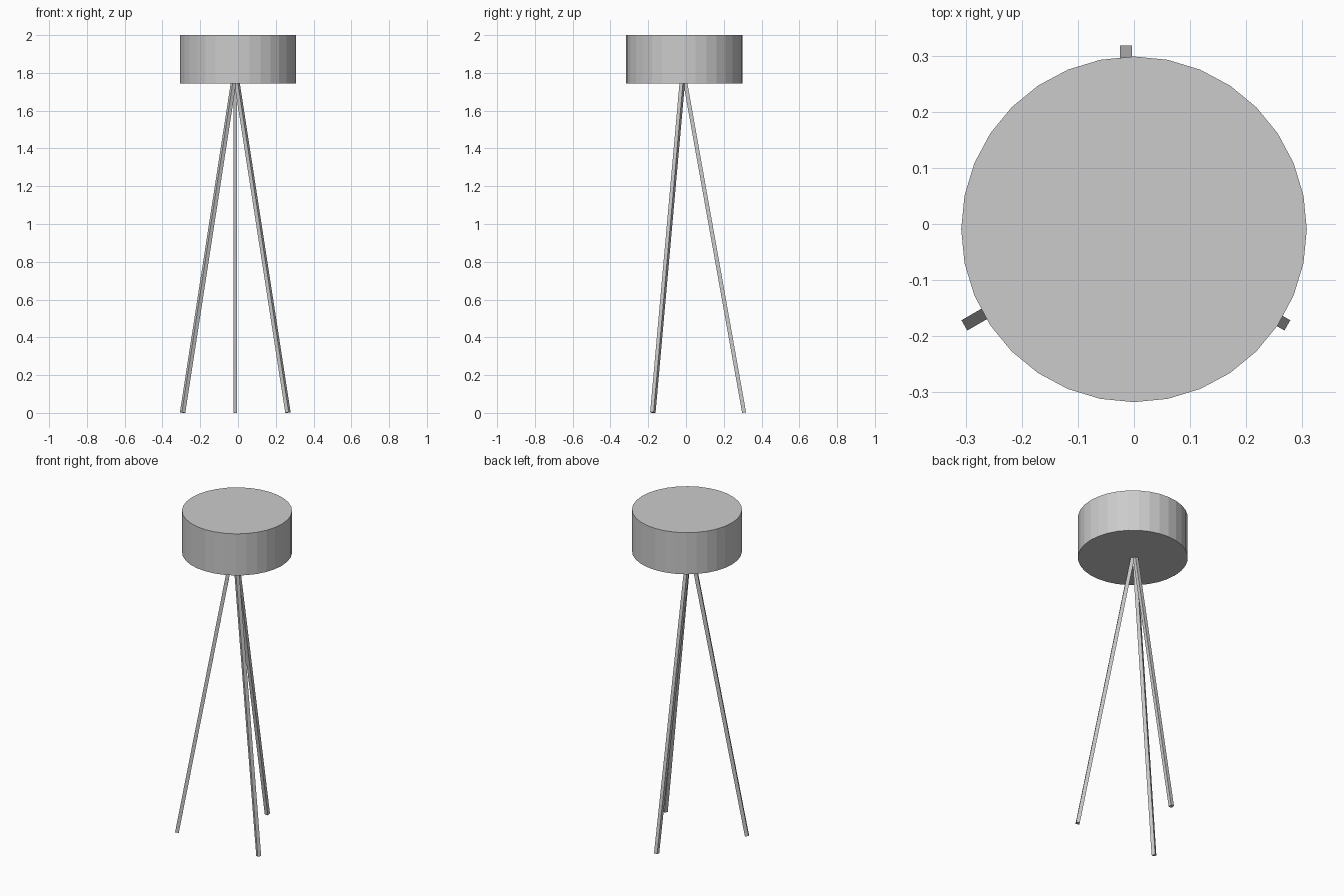
import bpy, math
from mathutils import Vector, Matrix

if "Cube" in bpy.data.objects:
    bpy.data.objects.remove(bpy.data.objects["Cube"])

# Drum shade: closed, faceted, 32 sides
Z0, Z1 = 1.743, 2.0
bpy.ops.mesh.primitive_cylinder_add(vertices=32, radius=0.308, depth=Z1 - Z0,
                                    location=(0, -0.0095, (Z0 + Z1) / 2))
bpy.context.object.name = "drum_shade"

# Three square tripod legs splayed about a common axis
CENTRE = Vector((-0.0145, -0.0145, 0))
THICK = 0.021


def add_leg(name, angle):
    out = Vector((math.cos(angle), math.sin(angle), 0))
    foot = CENTRE + out * 0.322 + Vector((0, 0, 0.0018))
    top = CENTRE + out * 0.011 + Vector((0, 0, Z0 + 0.003))
    up = (top - foot).normalized()
    side = Vector((-out.y, out.x, 0))
    rot = Matrix((side.cross(up), side, up)).transposed().to_4x4()
    bpy.ops.mesh.primitive_cube_add(size=1)
    leg = bpy.context.object
    leg.name = name
    leg.data.transform(Matrix.Diagonal((THICK, THICK, (top - foot).length, 1)))
    leg.matrix_world = Matrix.Translation((foot + top) / 2) @ rot


for name, deg in (("back_leg", 90), ("left_leg", 210), ("right_leg", 330)):
    add_leg(name, math.radians(deg))
